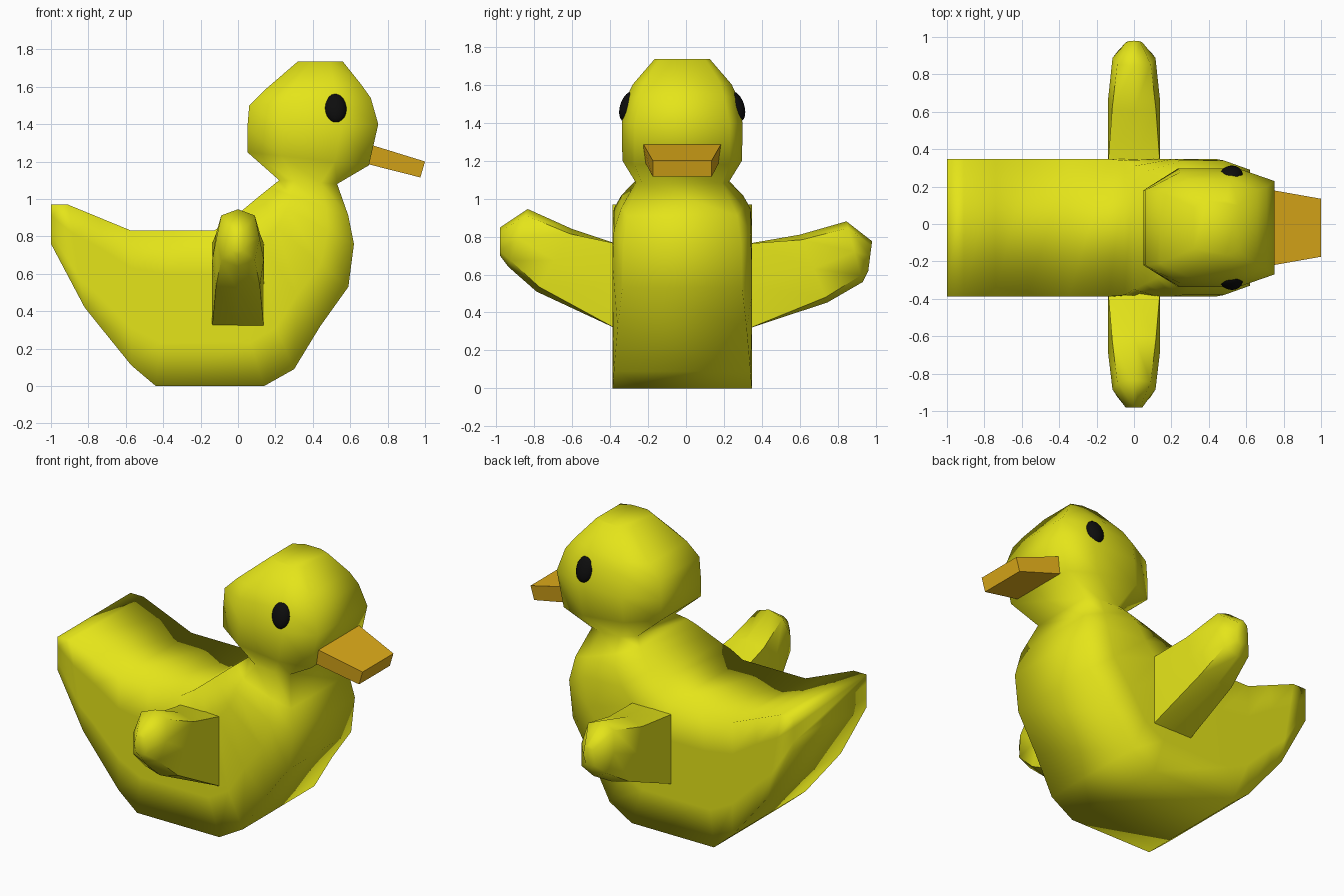
import bpy, bmesh, math

if "Cube" in bpy.data.objects:
    bpy.data.objects.remove(bpy.data.objects["Cube"])

CY = -0.02  # plane of symmetry of the body


def material(name, rgb):
    m = bpy.data.materials.new(name)
    m.diffuse_color = (*rgb, 1)
    m.use_nodes = True
    m.node_tree.nodes["Principled BSDF"].inputs["Base Color"].default_value = m.diffuse_color
    return m


yellow = material("yellow", (0.78, 0.78, 0.01))
orange = material("orange", (0.75, 0.42, 0.01))
black = material("black", (0.004, 0.004, 0.004))


def loft(name, rings, mat, angle):
    """Skin a list of equally long point rings and cap both ends."""
    bm = bmesh.new()
    rows = [[bm.verts.new(p) for p in ring] for ring in rings]
    n = len(rows[0])
    for a, b in zip(rows, rows[1:]):
        for i in range(n):
            j = (i + 1) % n
            bm.faces.new((a[i], a[j], b[j], b[i]))
    bm.faces.new(rows[0])
    bm.faces.new(rows[-1])
    bmesh.ops.recalc_face_normals(bm, faces=bm.faces)
    me = bpy.data.meshes.new(name)
    bm.to_mesh(me)
    bm.free()
    me.materials.append(mat)
    ob = bpy.data.objects.new(name, me)
    bpy.context.collection.objects.link(ob)
    bpy.ops.object.select_all(action='DESELECT')
    ob.select_set(True)
    bpy.context.view_layer.objects.active = ob
    bpy.ops.object.shade_smooth_by_angle(angle=math.radians(angle))
    return ob


def body_ring(bx, bz, fx, fz, wb, wm, wf):
    """Section from a back point to a front point with three half widths."""
    side = [(bx + (fx - bx) * t, w, bz + (fz - bz) * t)
            for t, w in ((0, wb), (0.28, wm), (0.72, wm), (1, wf))]
    return ([(x, CY + w, z) for x, w, z in side]
            + [(x, CY - w, z) for x, w, z in reversed(side)])


# body, neck and head: sections from the tail round to the crown
W = 0.367
sections = [
    (-1.00, 0.97, -1.00, 0.76, W, W, W),
    (-0.91, 0.97, -0.82, 0.42, W, W, W),
    (-0.74, 0.90, -0.74, 0.32, W, W, W),
    (-0.57, 0.83, -0.57, 0.11, W, W, W),
    (-0.35, 0.83, -0.44, 0.00, W, W, W),
    (-0.13, 0.83, 0.14, 0.00, W, W, W),
    (-0.05, 0.88, 0.30, 0.09, 0.36, W, 0.36),
    (0.00, 0.92, 0.44, 0.32, 0.33, W, 0.34),
    (0.06, 0.97, 0.59, 0.53, 0.30, W, 0.315),
    (0.12, 1.02, 0.62, 0.76, 0.27, 0.36, 0.31),
    (0.17, 1.06, 0.59, 0.91, 0.24, 0.32, 0.29),
    (0.22, 1.10, 0.53, 1.08, 0.19, 0.245, 0.21),
    (0.05, 1.25, 0.70, 1.18, 0.20, 0.315, 0.25),
    (0.05, 1.38, 0.75, 1.40, 0.20, 0.318, 0.25),
    (0.06, 1.50, 0.71, 1.54, 0.20, 0.295, 0.22),
    (0.14, 1.58, 0.66, 1.61, 0.19, 0.26, 0.20),
    (0.32, 1.735, 0.56, 1.735, 0.11, 0.145, 0.12),
]
loft("body", [body_ring(*s) for s in sections], yellow, 100)


# wings: (top y, top z, bottom y, bottom z, half width, corner fullness)
def wing_ring(ty, tz, by, bz, h, k):
    cy, cz, dy, dz = (ty + by) / 2, (tz + bz) / 2, (ty - by) / 2, (tz - bz) / 2
    uv = [(0, 1), (k, k), (1, 0), (k, -k), (0, -1), (-k, -k), (-1, 0), (-k, k)]
    return [(u * h, cy + v * dy, cz + v * dz) for u, v in uv]


wings = {
    "right_wing": [(0.33, 0.763, 0.33, 0.316, 0.138, 1),
                   (0.60, 0.81, 0.745, 0.453, 0.138, 0.85),
                   (0.845, 0.88, 0.93, 0.56, 0.115, 0.78),
                   (0.98, 0.775, 0.96, 0.62, 0.045, 0.7)],
    "left_wing": [(-0.37, 0.763, -0.37, 0.316, 0.138, 1),
                  (-0.60, 0.84, -0.787, 0.51, 0.138, 0.85),
                  (-0.834, 0.945, -0.935, 0.64, 0.115, 0.78),
                  (-0.98, 0.847, -0.98, 0.70, 0.045, 0.7)],
}
for name, rings in wings.items():
    loft(name, [wing_ring(*r) for r in rings], yellow, 60)


# bill: tapered block
def bill_ring(tx, tz, bx, bz, wt, wb):
    return [(tx, CY + wt, tz), (tx, CY - wt, tz),
            (bx, CY - wb, bz), (bx, CY + wb, bz)]


loft("bill", [bill_ring(0.66, 1.305, 0.64, 1.20, 0.215, 0.20),
              bill_ring(1.00, 1.20, 0.975, 1.115, 0.155, 0.155)], orange, 30)

# eyes: flattened spheres leaning with the side of the head
for name, s in (("left_eye", -1), ("right_eye", 1)):
    bpy.ops.mesh.primitive_uv_sphere_add(
        segments=24, ring_count=12, location=(0.52, CY + s * 0.285, 1.485),
        rotation=(s * math.radians(18), math.radians(-6), 0))
    eye = bpy.context.object
    eye.name = name
    eye.scale = (0.06, 0.042, 0.082)
    eye.data.materials.append(black)
    bpy.ops.object.shade_smooth()
